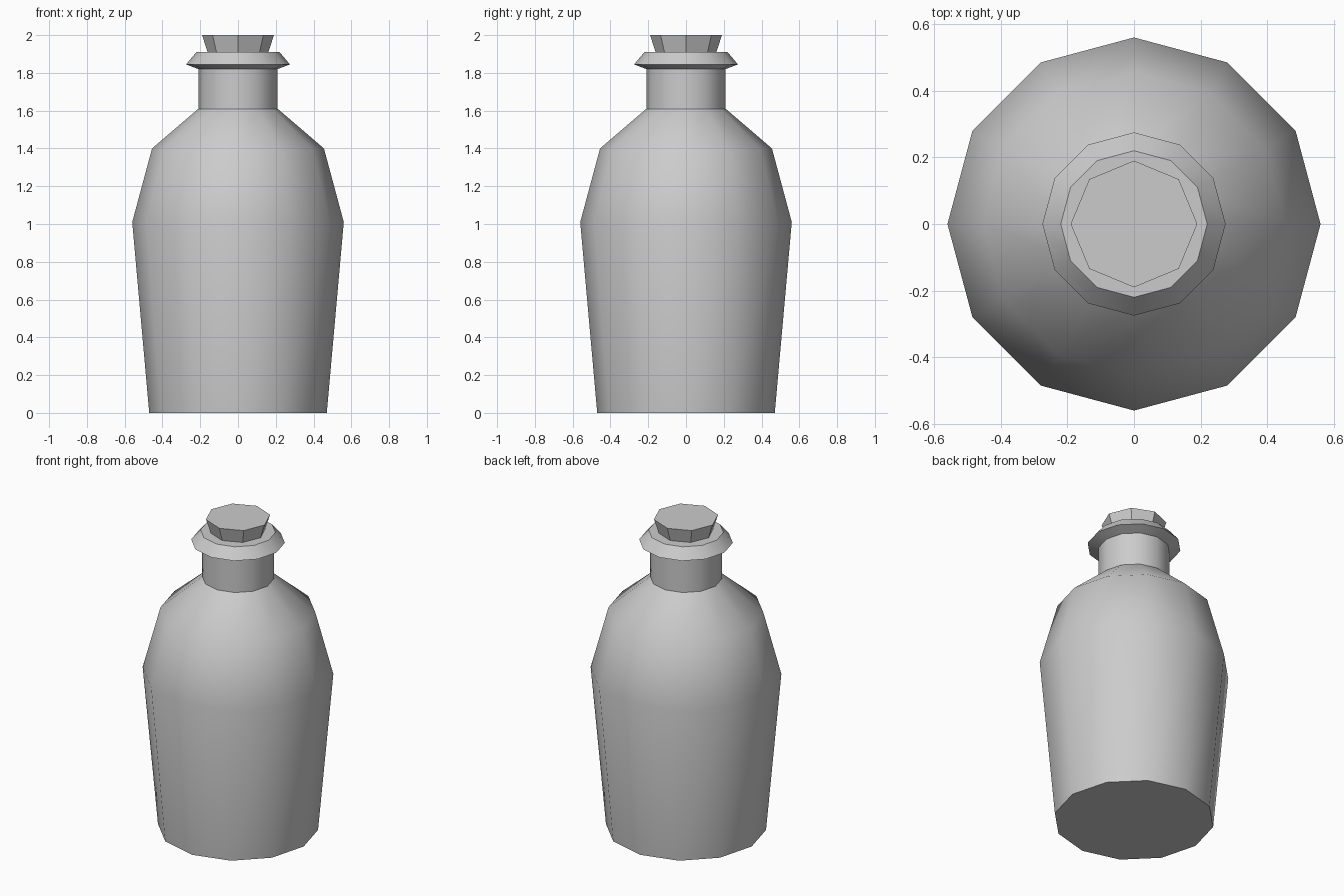
import bpy
import math

cube = bpy.data.objects.get("Cube")
if cube:
    bpy.data.objects.remove(cube, do_unlink=True)

# One plain grey for the whole model
grey = bpy.data.materials.new("plain grey")
grey.use_nodes = True
COLOUR = (0.6, 0.6, 0.6, 1)
grey.diffuse_color = COLOUR
grey.node_tree.nodes["Principled BSDF"].inputs["Base Color"].default_value = COLOUR


def lathe(name, profile, sides):
    """Turn a (radius, height) profile around z and cap both ends."""
    verts, faces = [], []
    for r, z in profile:
        for i in range(sides):
            a = math.tau * i / sides
            verts.append((r * math.cos(a), r * math.sin(a), z))
    for k in range(len(profile) - 1):
        for i in range(sides):
            j = (i + 1) % sides
            low, high = k * sides, (k + 1) * sides
            faces.append((low + i, low + j, high + j, high + i))
    faces.append(tuple(reversed(range(sides))))
    faces.append(tuple(range(len(verts) - sides, len(verts))))
    mesh = bpy.data.meshes.new(name)
    mesh.from_pydata(verts, [], faces)
    mesh.materials.append(grey)
    obj = bpy.data.objects.new(name, mesh)
    bpy.context.collection.objects.link(obj)
    bpy.ops.object.select_all(action="DESELECT")
    obj.select_set(True)
    bpy.context.view_layer.objects.active = obj
    bpy.ops.object.shade_smooth_by_angle(angle=math.radians(40))
    return obj


# Bottle: base, belly, shoulder, neck, flared lip
lathe("bottle", [(0.47, 0), (0.56, 1.01), (0.455, 1.4), (0.21, 1.61),
                 (0.21, 1.82), (0.275, 1.845), (0.22, 1.91)], 12)

# Tapered stopper pushed into the neck
lathe("stopper", [(0.145, 1.86), (0.19, 2.0)], 8)
